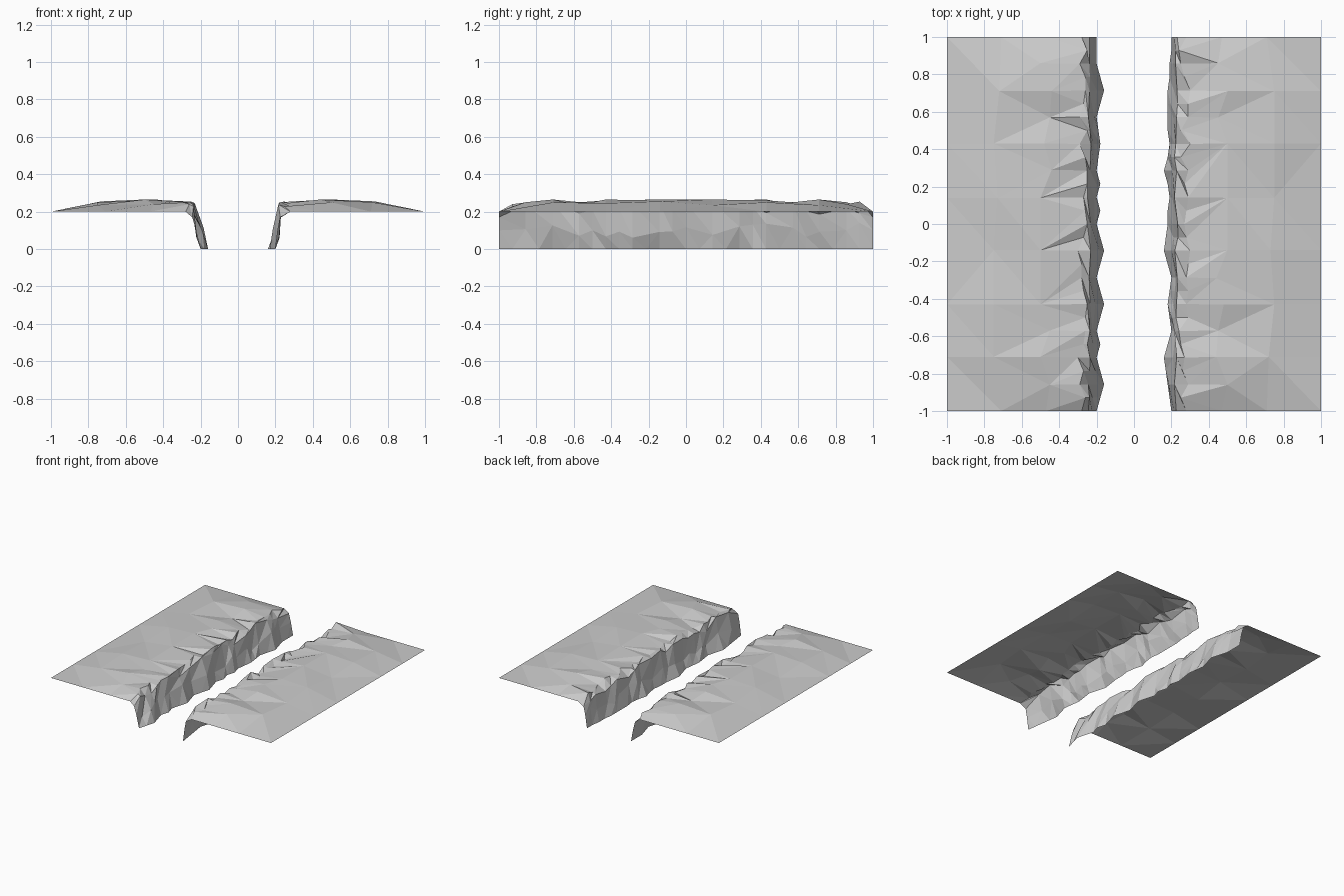
import bpy, math, random

if "Cube" in bpy.data.objects:
    bpy.data.objects.remove(bpy.data.objects["Cube"])

N = 28  # fine rows along each cliff
ROWS = [-1 + 2 * i / N for i in range(N + 1)]


def zipper(faces, a, b, verts):
    """Triangulate between two index rows running from -y to +y (a outer, b inner)."""
    i = j = 0
    while i < len(a) - 1 or j < len(b) - 1:
        ya = verts[a[i + 1]][1] if i < len(a) - 1 else 9
        yb = verts[b[j + 1]][1] if j < len(b) - 1 else 9
        if ya <= yb:
            faces.append((a[i], b[j], a[i + 1]))
            i += 1
        else:
            faces.append((a[i], b[j], b[j + 1]))
            j += 1


# Land, from the outer edge inwards, as (x, y, z); shared by both banks
OUTER = [(-1, y, .2) for y in (-1, -.71, -.43, .14, .43, .71, 1)]
FIELD = [(-.71, -1, .2), (-.75, -.71, .235), (-.75, -.43, .25), (-.75, -.14, .235),
         (-.73, .14, .255), (-.75, .43, .245), (-.72, .71, .25), (-.71, 1, .2)]
NEAR = [(-.47, -1, .2), (-.45, -.86, .24), (-.5, -.71, .265), (-.45, -.57, .25),
        (-.5, -.43, .26), (-.5, -.14, .265), (-.5, .14, .265), (-.44, .29, .262),
        (-.48, .43, .265), (-.45, .57, .235), (-.44, .71, .265), (-.5, .86, .25), (-.47, 1, .2)]

# Cliff lines from -y to +y in hundredths of x
RIM_L = [28, 26, 29, 27, 30, 27, 26, 26, 25, 27, 28, 28, 30, 27, 25, 26, 27, 25, 25, 26, 29,
         25, 29, 27, 26, 26, 29, 25, 28]
FOOT_L = [20, 18, 16, 18, 20, 18, 20, 18, 16, 18, 20, 18, 16, 18, 20, 18, 20, 18, 20, 19, 18,
          19, 20, 18, 16, 18, 20, 20, 20]
RIM_R = [28, 25, 29, 26, 27, 25, 24, 29, 28, 29, 28, 29, 30, 28, 27, 28, 29, 27, 29, 25, 30,
         25, 29, 29, 30, 27, 25, 24, 28]
FOOT_R = [20, 19, 18, 17, 16, 18, 20, 19, 18, 19, 20, 18, 16, 17, 18, 18, 19, 18, 16, 18, 19,
          18, 18, 18, 18, 19, 19, 20, 20]


def bank(name, rim, foot, crest_x, turn, seed):
    rnd = random.Random(seed)
    lines = [OUTER, FIELD, NEAR]
    rim_line, crest, waist, base = [], [], [], []
    for k, y in enumerate(ROWS):
        end = k in (0, N)
        r, f = -rim[k] / 100, -foot[k] / 100
        rim_line.append((r, y, .2 if end else .24 + rnd.uniform(-.018, .015)))
        if k % 2 == 0 or rnd.random() < .5:
            cx = max(r + .015, -crest_x + rnd.uniform(-.015, .005))
            crest.append((cx, y, .17 if end else .225 + rnd.uniform(-.04, .03)))
            waist.append(((cx + f) / 2 + (0 if end else rnd.uniform(-.015, .012)), y,
                          .1 + (0 if end else rnd.uniform(-.04, .04))))
        base.append((f, y, 0))
    lines += [rim_line, crest, waist, base]
    verts, faces, prev = [], [], None
    for line in lines:
        ids = list(range(len(verts), len(verts) + len(line)))
        verts += line
        if prev:
            zipper(faces, prev, ids, verts)
        prev = ids
    if turn:  # opposite bank is a half turn about z
        verts = [(-x, -y, z) for x, y, z in verts]
    me = bpy.data.meshes.new(name)
    me.from_pydata(verts, [], faces)
    ob = bpy.data.objects.new(name, me)
    bpy.context.collection.objects.link(ob)


bank("left_bank", RIM_L, FOOT_L, .235, False, 3)
bank("right_bank", RIM_R[::-1], FOOT_R[::-1], .22, True, 8)
